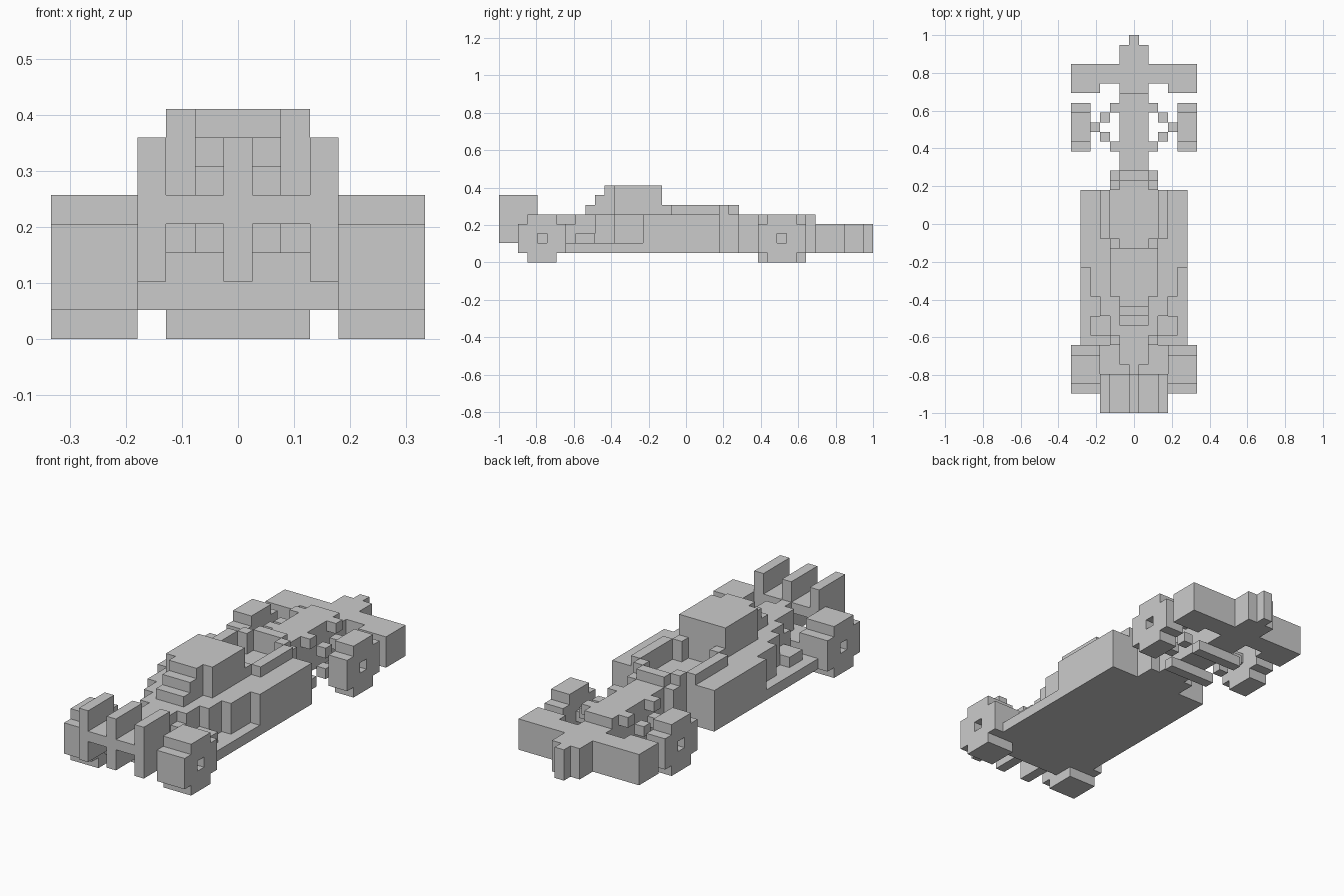
import bpy, bmesh
from mathutils import Vector

if "Cube" in bpy.data.objects:
    bpy.data.objects.remove(bpy.data.objects["Cube"])

U = 2 / 39  # size of one block; all coordinates below are in blocks


def finish(name, bm):
    mesh = bpy.data.meshes.new(name)
    bmesh.ops.recalc_face_normals(bm, faces=bm.faces)
    bm.to_mesh(mesh)
    bm.free()
    ob = bpy.data.objects.new(name, mesh)
    bpy.context.collection.objects.link(ob)
    return ob


def add_box(bm, x0, x1, y0, y1, z0, z1):
    vs = bmesh.ops.create_cube(bm, size=1)["verts"]
    for v in vs:
        v.co = Vector(((x0 + x1) / 2 + v.co.x * (x1 - x0),
                       (y0 + y1) / 2 + v.co.y * (y1 - y0),
                       (z0 + z1) / 2 + v.co.z * (z1 - z0))) * U


def part(name, *boxes, both=False):
    """Boxes given as x0, x1, y0, y1, z0, z1; both=True repeats them at -x."""
    bm = bmesh.new()
    for x0, x1, *rest in boxes:
        add_box(bm, x0, x1, *rest)
        if both:
            add_box(bm, -x1, -x0, *rest)
    return finish(name, bm)


def slab(name, half_outline, z0, z1):
    """Extrude a symmetric plan outline, given as its +x half from rear to nose."""
    pts = half_outline + [(-x, y) for x, y in reversed(half_outline)]
    bm = bmesh.new()
    face = bm.faces.new([bm.verts.new((x * U, y * U, z0 * U)) for x, y in pts])
    up = bmesh.ops.extrude_face_region(bm, geom=[face])["geom"]
    bmesh.ops.translate(bm, vec=(0, 0, (z1 - z0) * U),
                        verts=[g for g in up if isinstance(g, bmesh.types.BMVert)])
    return finish(name, bm)


def wheel(name, side, x_in, yc):
    """Stepped round wheel with a square hub recess on the outer face."""
    quarter = [(2.5, 1.5), (1.5, 1.5), (1.5, 2.5)]
    pts = quarter + [(-a, b) for a, b in reversed(quarter)]
    pts += [(-a, -b) for a, b in pts]
    bm = bmesh.new()
    face = bm.faces.new([bm.verts.new((side * x_in * U, (yc + a) * U, (2.5 + b) * U))
                         for a, b in pts])
    out = bmesh.ops.extrude_face_region(bm, geom=[face])["geom"]
    bmesh.ops.translate(bm, vec=(side * (6.5 - x_in) * U, 0, 0),
                        verts=[g for g in out if isinstance(g, bmesh.types.BMVert)])
    ob = finish(name, bm)
    xa, xb = sorted((side * 5.5, side * 7.5))
    cutter = part(name + "_hub_cutter", (xa, xb, yc - .5, yc + .5, 2, 3))
    cutter.hide_render = True
    cutter.hide_viewport = True
    mod = ob.modifiers.new("hub", "BOOLEAN")
    mod.operation = "DIFFERENCE"
    mod.solver = "EXACT"
    mod.object = cutter


# wheels
for label, side in (("left", -1), ("right", 1)):
    wheel("front_wheel_" + label, side, 4.5, 10)
    wheel("rear_wheel_" + label, side, 3.5, -15)

# floor plate and rear axle block
slab("floor", [(3.5, -15.5), (3.5, -12.5), (5.5, -12.5), (5.5, 3.5), (2.5, 3.5), (2.5, 5.5)], 1, 2)
part("rear_axle", (-3.5, 3.5, -15.5, -12.5, 2, 3))

# side pods, tapering in steps towards the rear
part("side_pod",
     (2.5, 5.5, -4.5, 3.5, 2, 5),
     (2.5, 4.5, -7.5, -4.5, 2, 5),
     (2.5, 3.5, -9.5, -7.5, 2, 5), both=True)
part("exhaust", (2.5, 4.5, -11.5, -9.5, 2, 3), both=True)

# central tub and tapering gearbox
part("tub_front", (-2.5, 2.5, 4.5, 5.5, 2, 5))
part("tub_sides", (1.5, 2.5, 3.5, 4.5, 2, 5), both=True)
part("cockpit_floor", (-2.5, 2.5, -2.5, 4.5, 2, 4))
slab("gearbox", [(.5, -15.5), (.5, -14.5), (1.5, -14.5), (1.5, -12.5),
                 (2.5, -12.5), (2.5, -7.5)], 2, 4)
slab("gearbox_top", [(.5, -15.5), (.5, -14.5), (1.5, -14.5), (1.5, -11.5),
                     (2.5, -11.5), (2.5, -7.5)], 4, 5)

# cockpit rim
part("cockpit_rim",
     (2.5, 3.5, -1.5, 3.5, 5, 6),
     (1.5, 2.5, 3.5, 4.5, 5, 6),
     (1.5, 2.5, -2.5, -1.5, 4, 6), both=True)
part("windscreen", (-1.5, 1.5, 4.5, 5.5, 5, 6))

# engine cover stepping down to the rear
part("engine_cover", (-2.5, 2.5, -7.5, -2.5, 2, 8))
part("engine_cover_tail",
     (-1.5, 1.5, -8.5, -7.5, 5, 8),
     (-1.5, 1.5, -9.5, -8.5, 5, 7),
     (-1.5, 1.5, -10.5, -9.5, 5, 6))

# nose and front wing
part("nose", (-1.5, 1.5, 5.5, 13.5, 1, 5))
slab("front_wing", [(1.5, 13.5), (1.5, 14.5), (3.5, 14.5), (3.5, 13.5), (6.5, 13.5),
                    (6.5, 16.5), (1.5, 16.5), (1.5, 18.5), (.5, 18.5), (.5, 19.5)], 1, 4)

# front suspension: upper and lower wishbones meeting at the hub
for y in (7.5, 11.5):
    part("lower_crossbar", (-2.5, 2.5, y, y + 1, 0, 1))
    part("upper_arm_root", (1.5, 2.5, y, y + 1, 4, 5), both=True)
for y in (8.5, 10.5):
    part("wishbone_mid", (2.5, 3.5, y, y + 1, 1, 2),
         (2.5, 3.5, y, y + 1, 3, 4), both=True)
part("hub_joint", (3.5, 4.5, 9.5, 10.5, 2, 3), both=True)

# rear wing: three upright fins joined by a flat blade
part("rear_wing_fin_side", (2.5, 3.5, -19.5, -15.5, 2, 7), both=True)
part("rear_wing_fin_middle", (-.5, .5, -19.5, -15.5, 2, 7))
part("rear_wing_blade", (.5, 2.5, -19.5, -15.5, 4, 5), both=True)
